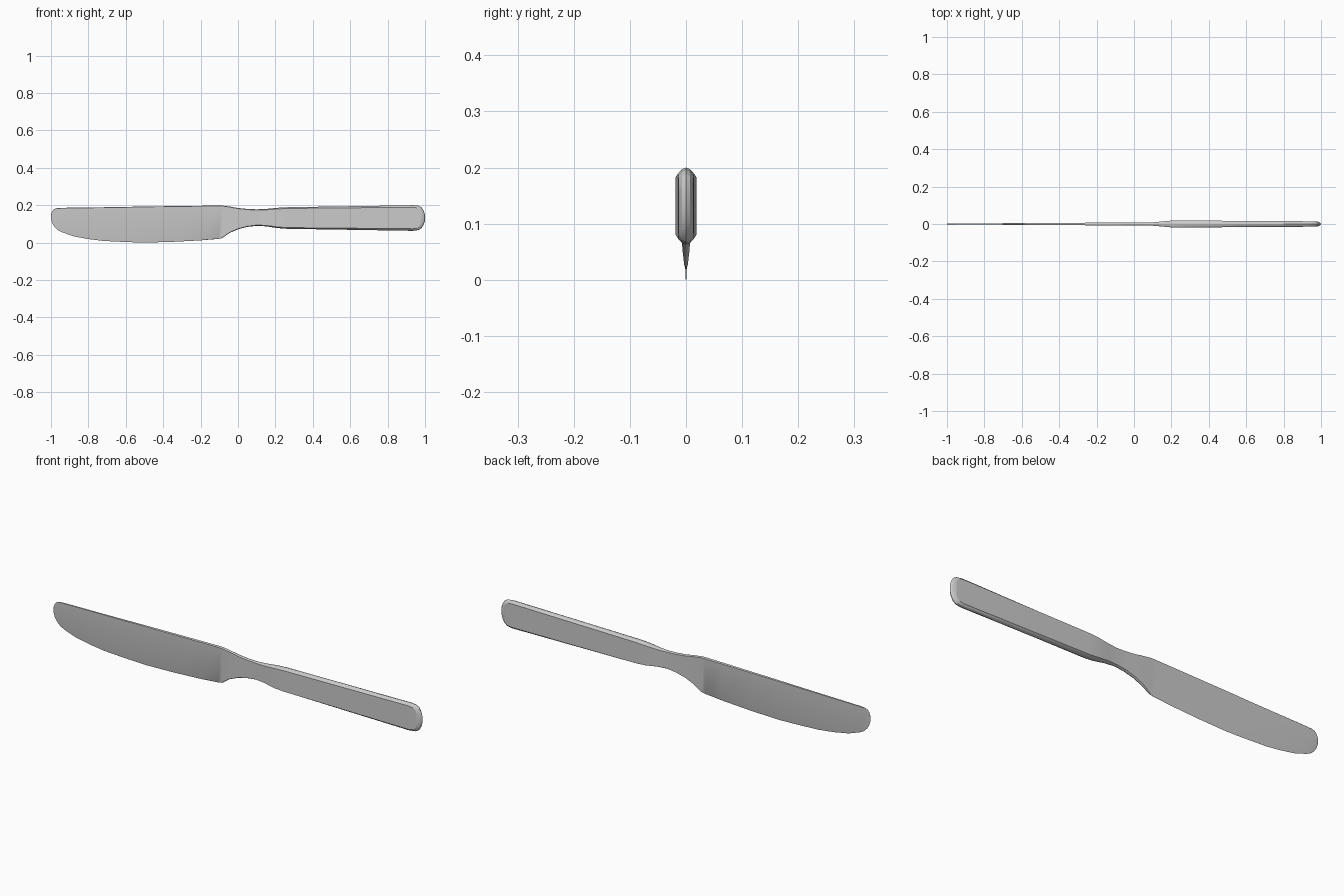
import bpy, bmesh

# Side outline: x, top edge z, bottom edge z (tip -> neck -> handle end)
outline = [
    (-1.0, 0.148, 0.125), (-0.993, 0.168, 0.104), (-0.982, 0.180, 0.086),
    (-0.965, 0.185, 0.068), (-0.94, 0.186, 0.055), (-0.88, 0.187, 0.034),
    (-0.80, 0.188, 0.019), (-0.72, 0.189, 0.009), (-0.60, 0.191, 0.003),
    (-0.50, 0.193, 0.0), (-0.35, 0.195, 0.004), (-0.20, 0.197, 0.012),
    (-0.105, 0.198, 0.020), (-0.085, 0.198, 0.024), (-0.045, 0.193, 0.052),
    (0.0, 0.185, 0.071), (0.05, 0.180, 0.084), (0.10, 0.178, 0.090),
    (0.15, 0.180, 0.087), (0.21, 0.186, 0.078), (0.26, 0.189, 0.074),
    (0.935, 0.200, 0.063), (0.965, 0.197, 0.067), (0.982, 0.188, 0.078),
    (0.994, 0.168, 0.098), (1.0, 0.148, 0.118),
]
# Thickness keys: x, upper half width, lower half width, edge bevel, end inset
keys = [
    (-1.0, 0.002, 0.0006, 0.002, 0.002), (-0.95, 0.0025, 0.0006, 0.002, 0.0),
    (-0.25, 0.0068, 0.0008, 0.002, 0.0), (-0.105, 0.0075, 0.0015, 0.002, 0.0),
    (-0.045, 0.0075, 0.0065, 0.003, 0.0), (0.10, 0.009, 0.009, 0.004, 0.0),
    (0.21, 0.019, 0.019, 0.006, 0.0), (0.935, 0.0145, 0.0145, 0.011, 0.0),
    (0.982, 0.0135, 0.0135, 0.012, 0.010), (1.0, 0.013, 0.013, 0.006, 0.018),
]


def thickness(x):
    for a, b in zip(keys, keys[1:]):
        if x <= b[0]:
            f = (x - a[0]) / (b[0] - a[0])
            return [p + (q - p) * f for p, q in zip(a[1:], b[1:])]


# Each section runs round: top centre, +y side down, bottom centre, -y side up
bm = bmesh.new()
rings = []
for x, top, bot in outline:
    tu, tl, bev, dx = thickness(x)
    s = 1 if x > 0 else -1
    levels = [(0, 0), (0.55, 0.3), (1, 1)]      # width share, inset share
    side = [(x - s * dx * i, w * tu, top - bev * i) for w, i in levels]
    side += [(x - s * dx * i, w * tl, bot + bev * i) for w, i in reversed(levels)]
    pts = side + [(px, -py, pz) for px, py, pz in side[-2:0:-1]]
    rings.append([bm.verts.new(p) for p in pts])

for a, b in zip(rings, rings[1:]):
    for i in range(10):
        j = (i + 1) % 10
        bm.faces.new((a[i], a[j], b[j], b[i]))

# Close both ends with vertical strips
for r in (rings[0], rings[-1]):
    for q in ((0, 1, 4, 5), (1, 2, 3, 4), (0, 9, 6, 5), (9, 8, 7, 6)):
        bm.faces.new([r[i] for i in q])
bmesh.ops.recalc_face_normals(bm, faces=bm.faces)

mesh = bpy.data.meshes.new("table_knife")
bm.to_mesh(mesh)
bm.free()
knife = bpy.data.objects.new("table_knife", mesh)
bpy.context.collection.objects.link(knife)
bpy.context.view_layer.objects.active = knife
knife.select_set(True)
bpy.ops.object.shade_smooth_by_angle(angle=0.4)
